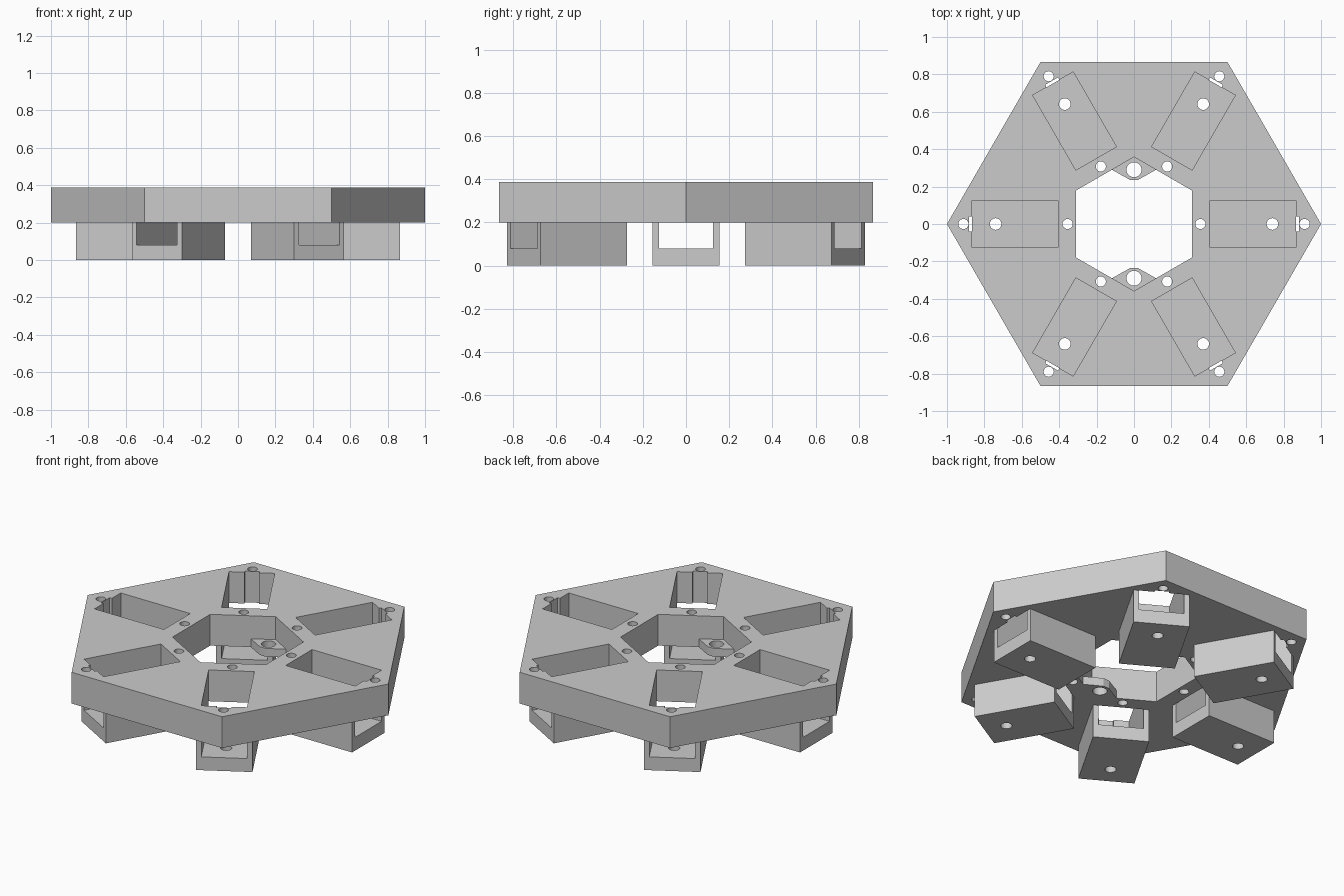
import bpy, bmesh
from math import cos, sin, pi, radians
from mathutils import Matrix, Vector

if "Cube" in bpy.data.objects:
    bpy.data.objects.remove(bpy.data.objects["Cube"])

PLATE_BOTTOM, PLATE_TOP = 0.2, 0.388
POCKET_IN, POCKET_OUT, POCKET_HALF = 0.405, 0.867, 0.125
BOX_HALF, FLOOR = 0.155, 0.08

grey = bpy.data.materials.new("light grey")
grey.use_nodes = True
colour = (0.6, 0.6, 0.6, 1)
grey.diffuse_color = colour
grey.node_tree.nodes["Principled BSDF"].inputs["Base Color"].default_value = colour


def ring(radius, sides, cx=0, cy=0, start=0):
    return [(cx + radius * cos(start + 2 * pi * i / sides),
             cy + radius * sin(start + 2 * pi * i / sides)) for i in range(sides)]


def add_prism(bm, points, low, high, turn=0, along_x=False):
    """Extrude a 2D outline along z, or along x, then turn it about z."""
    rot = Matrix.Rotation(turn, 3, 'Z')

    def place(p, h):
        return rot @ Vector((h, p[0], p[1]) if along_x else (p[0], p[1], h))
    bottom = [bm.verts.new(place(p, low)) for p in points]
    top = [bm.verts.new(place(p, high)) for p in points]
    bm.faces.new(bottom[::-1])
    bm.faces.new(top)
    for i in range(len(points)):
        j = (i + 1) % len(points)
        bm.faces.new((bottom[i], bottom[j], top[j], top[i]))


def finish(bm, name):
    bmesh.ops.recalc_face_normals(bm, faces=bm.faces)
    mesh = bpy.data.meshes.new(name)
    bm.to_mesh(mesh)
    bm.free()
    mesh.materials.append(grey)
    obj = bpy.data.objects.new(name, mesh)
    bpy.context.collection.objects.link(obj)
    return obj


def cut(obj, cutter_bm):
    cutter = finish(cutter_bm, obj.name + "_cutter")
    cutter.hide_render = True
    mod = obj.modifiers.new("cut", 'BOOLEAN')
    mod.operation, mod.solver, mod.object = 'DIFFERENCE', 'EXACT', cutter
    mod.use_self = True
    bpy.context.view_layer.objects.active = obj
    bpy.ops.object.modifier_apply(modifier=mod.name)
    bpy.data.objects.remove(cutter)


# Hexagonal plate
bm = bmesh.new()
add_prism(bm, ring(1, 6), PLATE_BOTTOM, PLATE_TOP)
plate = finish(bm, "hexagonal_plate")

# Central opening, notched pockets and screw holes
cutters = bmesh.new()
low, high = PLATE_BOTTOM - 0.05, PLATE_TOP + 0.05
add_prism(cutters, ring(0.358, 6, start=pi / 6), low, high)
slot, slot_half = 0.882, 0.04
pocket = [(POCKET_IN, -POCKET_HALF), (POCKET_OUT, -POCKET_HALF),
          (POCKET_OUT, -slot_half), (slot, -slot_half),
          (slot, slot_half), (POCKET_OUT, slot_half),
          (POCKET_OUT, POCKET_HALF), (POCKET_IN, POCKET_HALF)]
for i in range(6):
    turn = radians(60 * i)
    add_prism(cutters, pocket, low, high, turn)
    for distance in (0.355, 0.912):
        add_prism(cutters, ring(0.027, 24, distance), low, high, turn)
cut(plate, cutters)

# Open-ended trays hanging under the pockets
bm = bmesh.new()
tray_profile = [(-BOX_HALF, 0), (BOX_HALF, 0), (BOX_HALF, PLATE_BOTTOM),
                (POCKET_HALF, PLATE_BOTTOM), (POCKET_HALF, FLOOR),
                (-POCKET_HALF, FLOOR), (-POCKET_HALF, PLATE_BOTTOM),
                (-BOX_HALF, PLATE_BOTTOM)]
add_prism(bm, tray_profile, POCKET_IN, POCKET_OUT, along_x=True)
tray = finish(bm, "tray_1")
hole = bmesh.new()
add_prism(hole, ring(0.031, 24, 0.74), -0.05, FLOOR + 0.05)
cut(tray, hole)
for i in range(1, 6):
    copy = bpy.data.objects.new(f"tray_{i + 1}", tray.data)
    copy.rotation_euler.z = radians(60 * i)
    bpy.context.collection.objects.link(copy)

# Two drilled lugs in the corners of the opening
for name, turn in (("back_lug", 0), ("front_lug", pi)):
    bm = bmesh.new()
    outline = [(0, 0.358), (-0.118, 0.29), (-0.02, 0.235), (0.02, 0.235), (0.118, 0.29)]
    add_prism(bm, outline, PLATE_BOTTOM, 0.25, turn)
    lug = finish(bm, name)
    hole = bmesh.new()
    add_prism(hole, ring(0.04, 24, 0, 0.29), low, 0.3, turn)
    cut(lug, hole)
